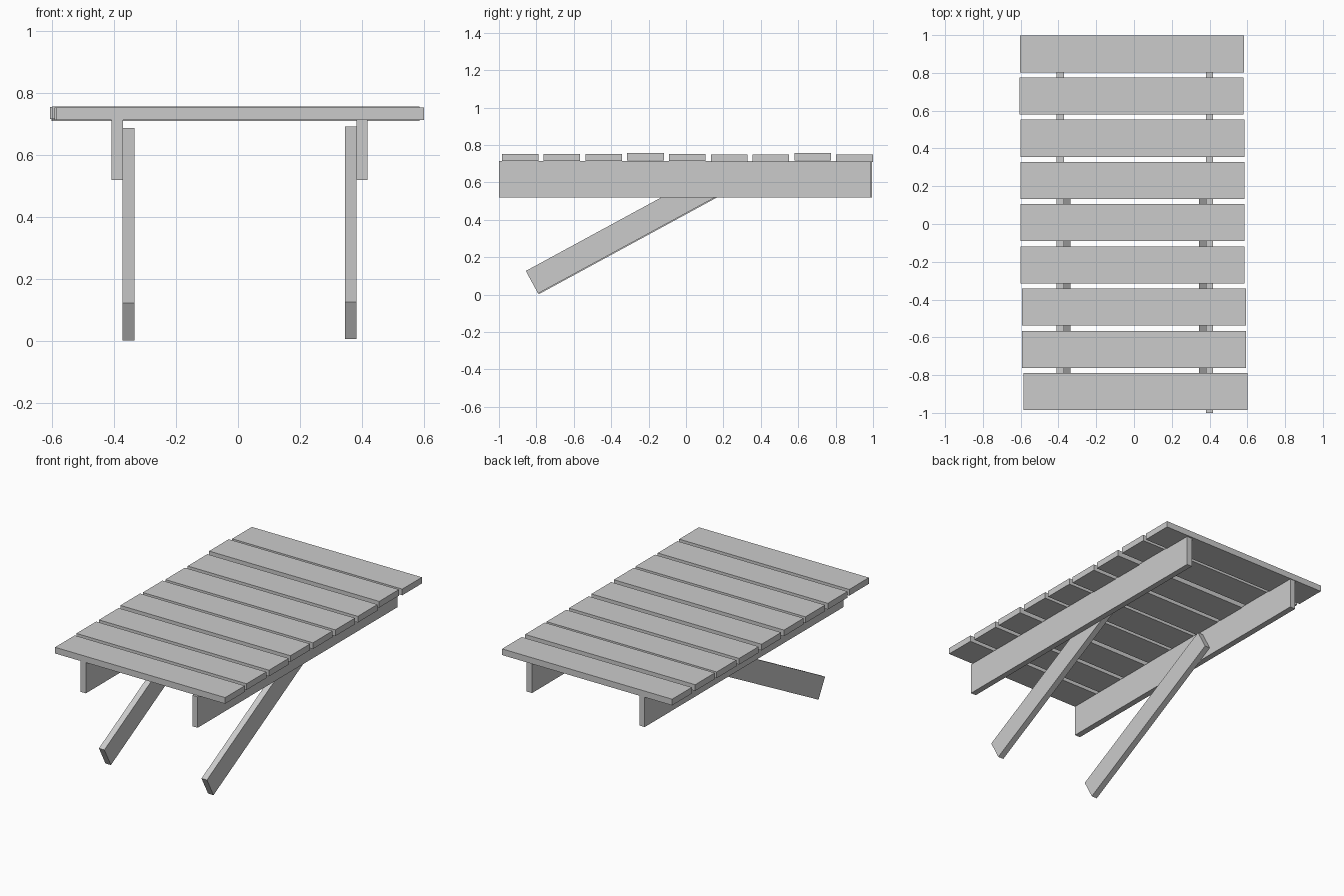
import bpy
from math import radians, cos, sin

if "Cube" in bpy.data.objects:
    bpy.data.objects.remove(bpy.data.objects["Cube"])


def box(name, x0, x1, y0, y1, z0, z1):
    bpy.ops.mesh.primitive_cube_add(
        size=1, location=((x0 + x1) / 2, (y0 + y1) / 2, (z0 + z1) / 2))
    ob = bpy.context.object
    ob.name = name
    ob.scale = (x1 - x0, y1 - y0, z1 - z0)
    return ob


# Deck planks, front to back, with slight unevenness: (x centre, z bottom)
PLANKS = [(0.007, 0.714), (0.0, 0.714), (0.0, 0.714),
          (-0.007, 0.718), (-0.007, 0.714), (-0.007, 0.710),
          (-0.007, 0.710), (-0.014, 0.717), (-0.010, 0.710)]
for i, (cx, z) in enumerate(PLANKS):
    y = -0.887 + i * 0.2235
    box(f"deck_plank_{i + 1}", cx - 0.593, cx + 0.593,
        y - 0.098, y + 0.098, z, z + 0.039)

# Long rails under the deck
box("left_rail", -0.409, -0.371, -0.985, 0.995, 0.52, 0.715)
box("right_rail", 0.382, 0.419, -1.0, 0.988, 0.52, 0.715)

# Slanted legs on the inner faces of the rails
ANGLE, LENGTH, WIDTH = radians(28.5), 1.185, 0.137
for name, x, y, z in (("left_leg", -0.354, -0.787, 0.002),
                      ("right_leg", 0.364, -0.791, 0.006)):
    # centre found from the lowest corner
    cy = y + cos(ANGLE) * LENGTH / 2 - sin(ANGLE) * WIDTH / 2
    cz = z + sin(ANGLE) * LENGTH / 2 + cos(ANGLE) * WIDTH / 2
    leg = box(name, x - 0.019, x + 0.019, cy - LENGTH / 2, cy + LENGTH / 2,
              cz - WIDTH / 2, cz + WIDTH / 2)
    leg.rotation_euler.x = ANGLE
